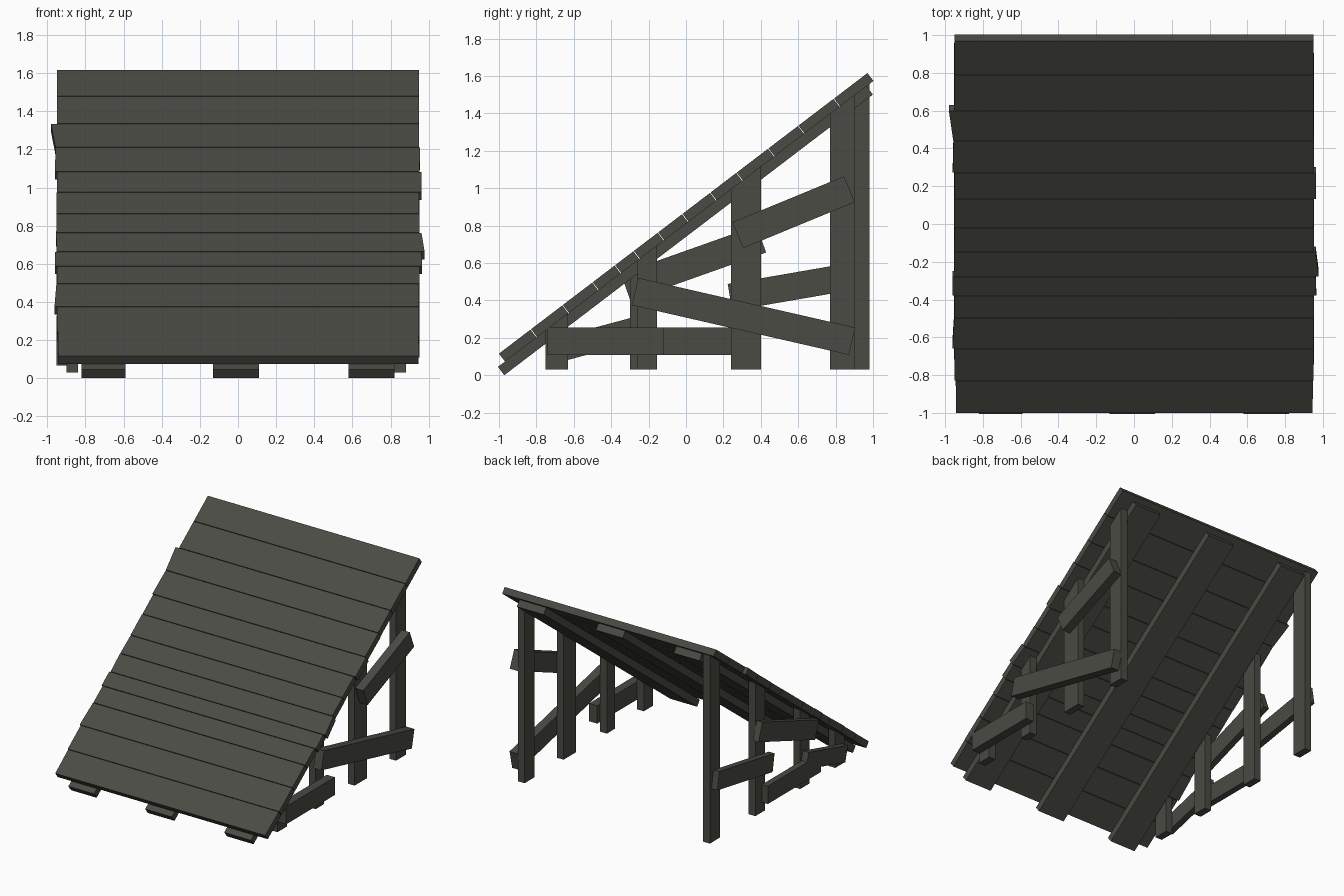
import bpy
import math
from mathutils import Vector

if "Cube" in bpy.data.objects:
    bpy.data.objects.remove(bpy.data.objects["Cube"])

wood = bpy.data.materials.new("dark weathered wood")
wood.diffuse_color = (0.070, 0.070, 0.058, 1)
wood.use_nodes = True
wood.node_tree.nodes["Principled BSDF"].inputs["Base Color"].default_value = wood.diffuse_color

ANG = math.atan2(1.5, 1.97)
D = Vector((0, math.cos(ANG), math.sin(ANG)))     # up the slope
N = Vector((0, -math.sin(ANG), math.cos(ANG)))    # out of the slope
T = 0.053                                         # plank thickness
P0 = Vector((0, -1, 0.116)) - N * T               # lower edge of plank underside


def prism(name, base, offset):
    """Solid from a four-cornered base pushed along an offset vector."""
    base = [Vector(p) for p in base]
    verts = base + [p + Vector(offset) for p in base]
    faces = [(3, 2, 1, 0), (4, 5, 6, 7)]
    faces += [(i, (i + 1) % 4, (i + 1) % 4 + 4, i + 4) for i in range(4)]
    me = bpy.data.meshes.new(name)
    me.from_pydata(verts, [], faces)
    me.validate()
    me.materials.append(wood)
    ob = bpy.data.objects.new(name, me)
    bpy.context.collection.objects.link(ob)
    return ob


def on_slope(x, s):
    return P0 + D * s + Vector((x, 0, 0))


def under_z(y):
    """Height of the plank underside at y."""
    return P0.z + (y - P0.y) * math.tan(ANG)


# Ramp planks: lower edge y, then left low/high and right low/high x
planks = [
    (-1.00, -.942, -.944, .945, .948),
    (-0.83, -.950, -.950, .950, .950),
    (-0.66, -.962, -.952, .950, .950),
    (-0.50, -.950, -.950, .952, .952),
    (-0.38, -.960, -.960, .965, .962),
    (-0.28, -.950, -.954, .978, .962),
    (-0.15, -.953, -.950, .952, .952),
    (-0.02, -.952, -.952, .950, .950),
    (0.13, -.950, -.950, .963, .963),
    (0.27, -.960, -.956, .952, .954),
    (0.44, -.957, -.980, .950, .950),
    (0.60, -.950, -.950, .950, .950),
    (0.79, -.950, -.950, .950, .950),
]
edges = [p[0] for p in planks] + [0.97]
GAP = 0.002
for i, (y, l0, l1, r0, r1) in enumerate(planks):
    s0 = (y + 1) / D.y + (GAP if i else 0)
    s1 = (edges[i + 1] + 1) / D.y - (GAP if i < len(planks) - 1 else 0)
    prism("ramp_plank", [on_slope(l0, s0), on_slope(r0, s0),
                         on_slope(r1, s1), on_slope(l1, s1)], N * T)

# Three long bearers under the planks
for xa, xb in ((-.82, -.59), (-.13, .11), (.58, .82)):
    prism("bearer", [on_slope(xa, -.047) - N * .056, on_slope(xb, -.047) - N * .056,
                     on_slope(xb, 2.43) - N * .056, on_slope(xa, 2.43) - N * .056], N * .056)

# Posts with tops cut to the slope: (y start, y end)
right_posts = [(-.75, -.63), (-.26, -.155), (.24, .40), (.77, .90)]
left_posts = [(-.75, -.63), (-.30, -.18), (.27, .395), (.85, .98)]
for x, posts in ((.82, right_posts), (-.90, left_posts)):
    for ya, yb in posts:
        prism("post", [(x, ya, .03), (x, yb, .03), (x, yb, under_z(yb)), (x, ya, under_z(ya))],
              (.06, 0, 0))

# Braces nailed outside the posts: (centre y, centre z, length, width, degrees)
right_braces = [(.575, .872, .645, .150, 22.4),
                (.308, .315, 1.19, .150, -12.9),
                (-.43, .182, .625, .145, 0)]
left_braces = [(.04, .60, .77, .152, 19.5),
               (.59, .478, .72, .145, 9.8),
               (-.03, .182, .68, .145, 0),
               (-.45, .198, .52, .130, 15)]
for x, braces in ((.88, right_braces), (-.952, left_braces)):
    for cy, cz, ln, wd, deg in braces:
        a = math.radians(deg)
        u = Vector((0, math.cos(a), math.sin(a))) * ln / 2
        v = Vector((0, -math.sin(a), math.cos(a))) * wd / 2
        c = Vector((x, cy, cz))
        th = .072 if x > 0 else .052
        prism("brace", [c - u - v, c + u - v, c + u + v, c - u + v], (th, 0, 0))

# Make all normals point outward
import bmesh
for ob in bpy.context.collection.objects:
    bm = bmesh.new()
    bm.from_mesh(ob.data)
    bmesh.ops.recalc_face_normals(bm, faces=bm.faces)
    bm.to_mesh(ob.data)
    bm.free()
